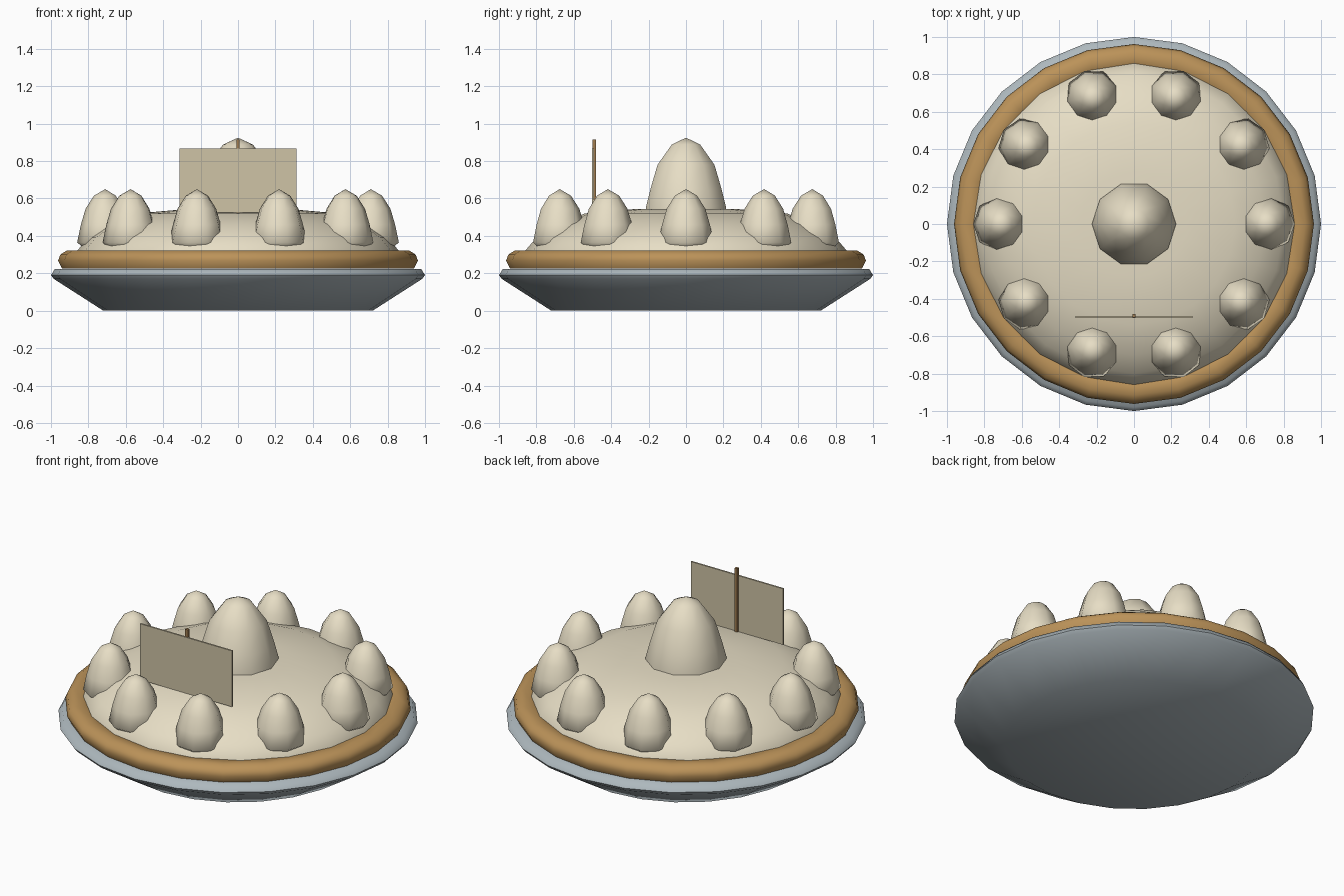
import bpy, bmesh
from math import sin, cos, tau, radians

if "Cube" in bpy.data.objects:
    bpy.data.objects.remove(bpy.data.objects["Cube"])


def material(name, rgb):
    m = bpy.data.materials.new(name)
    m.diffuse_color = (*rgb, 1)
    m.use_nodes = True
    m.node_tree.nodes["Principled BSDF"].inputs["Base Color"].default_value = m.diffuse_color
    return m


TIN = material("tin", (0.42, 0.48, 0.51))
CRUST = material("crust", (0.50, 0.29, 0.10))
CREAM = material("cream", (0.80, 0.73, 0.56))
PAPER = material("paper", (0.62, 0.55, 0.38))
WOOD = material("wood", (0.35, 0.20, 0.08))


def finish(name, bm, mat, angle=None):
    bmesh.ops.recalc_face_normals(bm, faces=bm.faces)
    me = bpy.data.meshes.new(name)
    bm.to_mesh(me)
    bm.free()
    me.materials.append(mat)
    ob = bpy.data.objects.new(name, me)
    bpy.context.collection.objects.link(ob)
    if angle:
        bpy.context.view_layer.objects.active = ob
        ob.select_set(True)
        bpy.ops.object.shade_smooth_by_angle(angle=radians(angle))
        ob.select_set(False)
    return ob


def lathe(name, profile, sides, mat, angle, closed=False, turn=0.0):
    """Revolve (radius, z) points about z; radius 0 becomes a pole."""
    bm = bmesh.new()
    rings = []
    for r, z in profile:
        n = sides if r > 0 else 1
        rings.append([bm.verts.new((r * cos(tau * i / sides + turn),
                                    r * sin(tau * i / sides + turn), z)) for i in range(n)])
    pairs = list(zip(rings, rings[1:]))
    if closed:
        pairs.append((rings[-1], rings[0]))
    for a, b in pairs:
        for i in range(sides):
            j = (i + 1) % sides
            quad = [a[i % len(a)], a[j % len(a)], b[j % len(b)], b[i % len(b)]]
            bm.faces.new(list(dict.fromkeys(quad)))
    return finish(name, bm, mat, angle)


def box(name, lo, hi, mat):
    bm = bmesh.new()
    bmesh.ops.create_cube(bm, size=1)
    for v in bm.verts:
        v.co = [l + (c + 0.5) * (h - l) for c, l, h in zip(v.co, lo, hi)]
    return finish(name, bm, mat)


# Tin dish
lathe("pie_tin", [(0, 0), (0.72, 0), (0.985, 0.17), (1.0, 0.19), (0.98, 0.222), (0.88, 0.222), (0, 0.222)],
      24, TIN, 60)
# Pastry ring
lathe("crust_ring", [(0.94, 0.225), (0.962, 0.268), (0.95, 0.30), (0.915, 0.322),
                     (0.85, 0.322), (0.80, 0.27), (0.84, 0.225)], 24, CRUST, 60, closed=True)
# Domed filling
lathe("cream_filling", [(0, 0.24), (0.87, 0.24), (0.865, 0.315), (0.80, 0.39), (0.70, 0.46),
                        (0.54, 0.52), (0.28, 0.543), (0, 0.55)], 20, CREAM, 60)
# Central dollop
lathe("centre_dollop", [(0, 0.5), (0.225, 0.5), (0.225, 0.555), (0.20, 0.65), (0.16, 0.78),
                        (0.08, 0.888), (0, 0.925)], 10, CREAM, 60)
# Ring of small dollops
for k in range(10):
    ob = lathe(f"dollop_{k + 1}", [(0, 0.31), (0.10, 0.322), (0.15, 0.365), (0.13, 0.46), (0.105, 0.545),
                                   (0.06, 0.615), (0, 0.65)], 9, CREAM, 60)
    a = tau * k / 10
    ob.location = (0.71 * cos(a), 0.71 * sin(a), 0)
    ob.rotation_euler.z = a
# Blank sign on a stick
box("sign_panel", (-0.313, -0.503, 0.525), (0.313, -0.493, 0.868), PAPER)
box("sign_stick", (-0.009, -0.499, 0.45), (0.009, -0.482, 0.914), WOOD)
